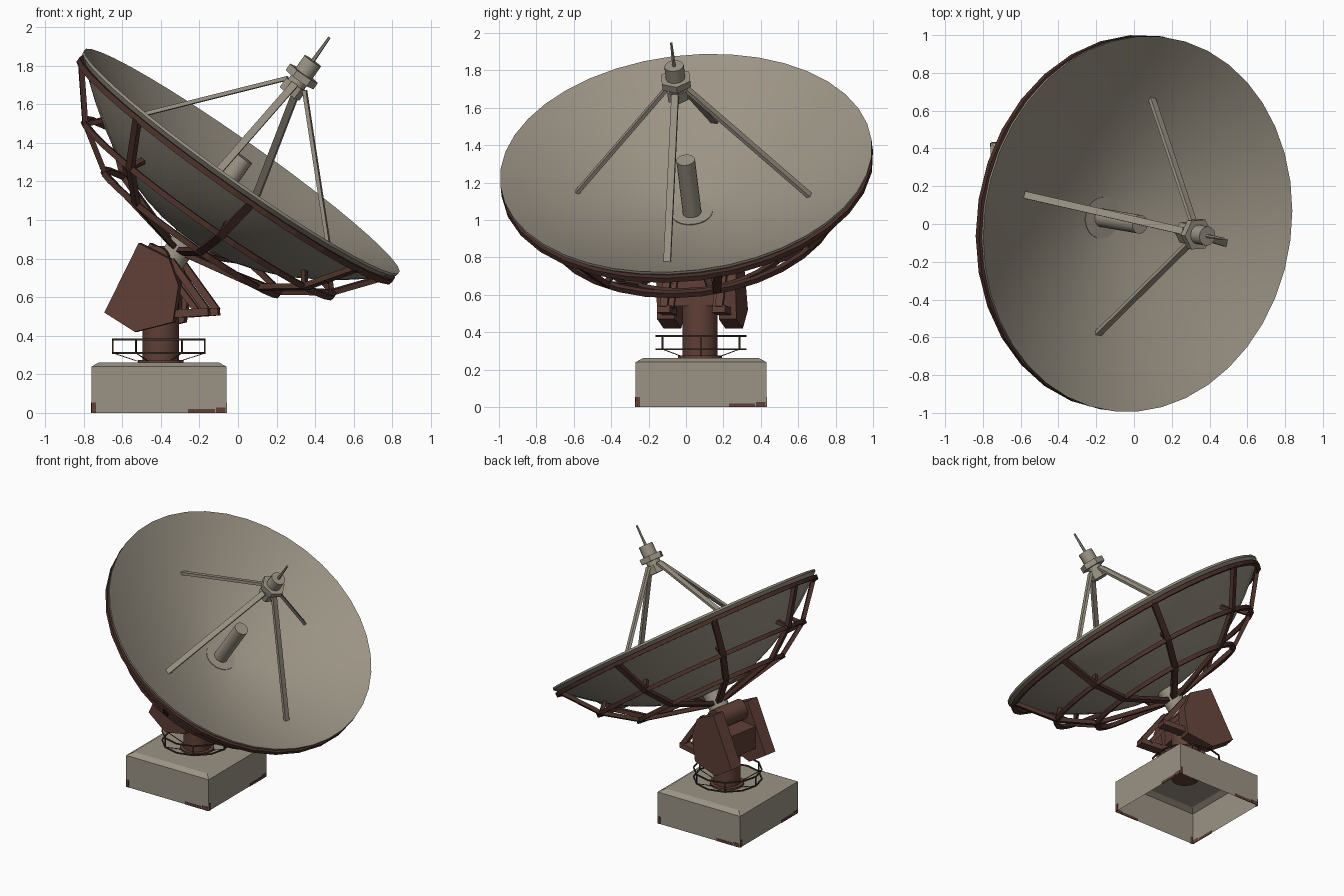
import bpy, bmesh, math
from mathutils import Vector, Matrix

if "Cube" in bpy.data.objects:
    bpy.data.objects.remove(bpy.data.objects["Cube"])


def material(name, rgb):
    m = bpy.data.materials.new(name)
    m.use_nodes = True
    col = (*rgb, 1.0)
    m.diffuse_color = col
    m.node_tree.nodes["Principled BSDF"].inputs["Base Color"].default_value = col
    return m


PAINT = material("weathered grey paint", (0.33, 0.295, 0.235))
RUST = material("rust brown steel", (0.115, 0.05, 0.038))
FRAME = material("dark brown frame", (0.07, 0.03, 0.023))
RAIL = material("dark handrail", (0.05, 0.032, 0.02))


def finish(name, bm, mat, matrix=None, smooth=False):
    bmesh.ops.remove_doubles(bm, verts=bm.verts, dist=1e-5)
    bmesh.ops.recalc_face_normals(bm, faces=bm.faces)
    me = bpy.data.meshes.new(name)
    bm.to_mesh(me)
    bm.free()
    ob = bpy.data.objects.new(name, me)
    bpy.context.collection.objects.link(ob)
    me.materials.append(mat)
    if matrix:
        ob.matrix_world = matrix
    if smooth:
        bpy.ops.object.select_all(action='DESELECT')
        ob.select_set(True)
        bpy.context.view_layer.objects.active = ob
        bpy.ops.object.shade_smooth_by_angle(angle=math.radians(35))
    return ob


def lathe(name, profile, segs, mat, matrix, smooth=False):
    """Spin a closed (radius, height) outline around local z."""
    bm = bmesh.new()
    rings = [[bm.verts.new((r * math.cos(a), r * math.sin(a), h)) for r, h in profile]
             for a in (2 * math.pi * i / segs for i in range(segs))]
    n = len(profile)
    for i in range(segs):
        p, q = rings[i], rings[(i + 1) % segs]
        for j in range(n):
            k = (j + 1) % n
            if profile[j][0] or profile[k][0]:
                bm.faces.new((p[j], p[k], q[k], q[j]))
    bmesh.ops.dissolve_degenerate(bm, dist=1e-6, edges=bm.edges)
    return finish(name, bm, mat, matrix, smooth)


def rod(name, a, b, r, mat, matrix, segs=16, r2=None):
    """Capped cylinder or cone along local z from height a to b."""
    r2 = r if r2 is None else r2
    return lathe(name, [(0, a), (r, a), (r2, b), (0, b)], segs, mat, matrix, segs > 8)


def hoop(name, r, h, w, mat, matrix, segs=32):
    w /= 2
    return lathe(name, [(r - w, h - w), (r + w, h - w), (r + w, h + w), (r - w, h + w)],
                 segs, mat, matrix)


def bar(name, a, b, w, t, side, mat, matrix=None):
    """Box from a to b, with width w along side and thickness t."""
    a, b = Vector(a), Vector(b)
    z = (b - a).normalized()
    s = Vector(side)
    x = (s - z * s.dot(z)).normalized()
    rot = Matrix((x, z.cross(x), z)).transposed().to_4x4()
    bm = bmesh.new()
    bmesh.ops.create_cube(bm, size=1)
    bmesh.ops.transform(bm, verts=bm.verts, matrix=Matrix.Translation((a + b) / 2) @ rot
                        @ Matrix.Diagonal((w, t, (b - a).length, 1)))
    return finish(name, bm, mat, matrix)


def box(name, lo, hi, mat, matrix=None):
    lo, hi = Vector(lo), Vector(hi)
    m = (lo + hi) / 2
    return bar(name, (m.x, m.y, lo.z), (m.x, m.y, hi.z), hi.x - lo.x, hi.y - lo.y,
               (1, 0, 0), mat, matrix)


# Frames: dish (z along its axis, origin at rim centre) and turntable
axis = Vector((0.575, -0.10, 0.812)).normalized()
centre = Vector((0.02, 0, 1.305))
e1 = (Vector((1, 0, 0)) - axis * axis.x).normalized()
DISH = Matrix.Translation(centre) @ Matrix((e1, axis.cross(e1), axis)).transposed().to_4x4()
BASE = Matrix.Translation((-0.41, 0.08, 0))
TURN = Matrix.Translation((-0.40, 0.075, 0)) @ Matrix.Rotation(math.atan2(axis.y, axis.x), 4, 'Z')

# Plinth, open underneath, with a chamfered top
bm = bmesh.new()
loops = []
for half, z in ((0.35, 0), (0.35, 0.24), (0.31, 0.262)):
    loops.append([bm.verts.new((sx * half, sy * half, z))
                  for sx, sy in ((-1, -1), (1, -1), (1, 1), (-1, 1))])
for lo, hi in zip(loops, loops[1:]):
    for i in range(4):
        bm.faces.new((lo[i], lo[(i + 1) % 4], hi[(i + 1) % 4], hi[i]))
bm.faces.new(loops[-1])
finish("plinth", bm, PAINT, BASE)

# Rust patches along the plinth foot
for k in range(4):
    turn = BASE @ Matrix.Rotation(k * math.pi / 2, 4, 'Z')
    for j, (x, w, h) in enumerate(((-0.338, 0.022, 0.055), (0.22, 0.14, 0.02), (0.32, 0.05, 0.028))):
        box(f"rust_patch_{k}_{j}", (x - w / 2, -0.353, 0), (x + w / 2, -0.349, h), RUST, turn)

# Column and round handrail
rod("column", 0.235, 0.62, 0.095, RUST, TURN, 20)
rod("column_foot", 0.262, 0.275, 0.12, RUST, TURN, 20)
for z in (0.31, 0.38):
    hoop(f"handrail_{z}", 0.238, z, 0.009, RAIL, BASE, 12)
for i in range(6):
    a = math.tau * i / 6
    d = Vector((math.cos(a), math.sin(a), 0))
    up = Vector((0, 0, 1))
    bar(f"rail_post_{i}", d * 0.238 + up * 0.31, d * 0.238 + up * 0.38, 0.008, 0.008, d, RAIL, BASE)
    bar(f"rail_brace_{i}", d * 0.1 + up * 0.265, d * 0.238 + up * 0.31, 0.004, 0.004,
        (-d.y, d.x, 0), RAIL, BASE)

# Yoke cheeks with front arms, mirrored left and right
cheek = [(-0.08, 0.88), (-0.26, 0.52), (-0.10, 0.42), (0.10, 0.47), (0.13, 0.66), (0.08, 0.80)]
for s, label in ((1, "left"), (-1, "right")):
    bm = bmesh.new()
    f = bm.faces.new([bm.verts.new((u, s * 0.12, z)) for u, z in cheek])
    g = bmesh.ops.extrude_face_region(bm, geom=[f])
    bmesh.ops.translate(bm, vec=(0, s * 0.095, 0),
                        verts=[v for v in g["geom"] if isinstance(v, bmesh.types.BMVert)])
    finish(f"yoke_cheek_{label}", bm, RUST, TURN)
    y = s * 0.15
    bar(f"front_arm_{label}", (0.08, y, 0.79), (0.27, y, 0.53), 0.04, 0.035, (0, 1, 0), RUST, TURN)
    bar(f"inner_arm_{label}", (0.08, y * 0.8, 0.70), (0.21, y * 0.8, 0.53), 0.03, 0.03,
        (0, 1, 0), RUST, TURN)
    bar(f"lower_arm_{label}", (0.06, y, 0.51), (0.28, y, 0.525), 0.07, 0.04, (0, 1, 0), RUST, TURN)

# Gearbox and tilt shaft between the cheeks
box("gearbox", (-0.16, -0.12, 0.54), (0.09, 0.12, 0.71), RUST, TURN)
rod("tilt_shaft", -0.13, 0.13, 0.075, RUST,
    TURN @ Matrix.Translation((-0.01, 0, 0.79)) @ Matrix.Rotation(math.pi / 2, 4, 'X'), 18)

# Reflector shell: shallow bowl inside, deeper back
steps = [i / 10 for i in range(11)]
inner = [(r, -0.34 * (1 - r ** 1.6)) for r in steps]
outer = [(r, -0.015 - 0.47 * (1 - r * r)) for r in reversed(steps)]
lathe("reflector_dish", inner + outer, 40, PAINT, DISH, True)
rod("dish_collar", -0.68, -0.44, 0.072, PAINT, DISH, 16)
rod("feed_plate", -0.36, -0.325, 0.11, PAINT, DISH, 20)
rod("feed_horn", -0.42, 0.02, 0.05, PAINT, DISH, 16)

# Backing frame: hoops joined by radial ribs
levels = [(0.985, -0.055), (0.785, -0.30), (0.55, -0.455), (0.07, -0.56)]
for i, (r, h) in enumerate(levels[:3]):
    hoop(f"frame_hoop_{i}", r, h, 0.03, FRAME, DISH)
for k in range(8):
    a = math.tau * k / 8 + 0.1
    c, s = math.cos(a), math.sin(a)
    for i, ((r, h), (r2, h2)) in enumerate(zip(levels, levels[1:])):
        bar(f"frame_rib_{k}_{i}", (r * c, r * s, h), (r2 * c, r2 * s, h2), 0.042, 0.028,
            (-s, c, 0), FRAME, DISH)
    # Short stand-off from the middle hoop to the dish back
    bar(f"frame_standoff_{k}", (0.785 * c, 0.785 * s, -0.30), (0.72 * c, 0.72 * s, -0.23),
        0.03, 0.025, (-s, c, 0), FRAME, DISH)

# Hub above the dish with its mast
rod("hub_lower_nut", 0.43, 0.49, 0.062, PAINT, DISH, 6)
rod("hub_neck", 0.48, 0.58, 0.05, PAINT, DISH, 12)
rod("hub_flange", 0.52, 0.56, 0.088, PAINT, DISH, 6)
rod("hub_cap", 0.56, 0.64, 0.052, PAINT, DISH, 12)
rod("hub_mast", 0.63, 0.79, 0.011, PAINT, DISH, 6, 0.007)

# Four flat struts from the dish to the hub
feet = [(-0.56, 0.15, 1.53), (0.10, 0.65, 1.14), (-0.20, -0.59, 1.14), (0.48, -0.10, 0.79)]
hub = centre + axis * 0.49
for i, foot in enumerate(feet):
    foot = Vector(foot)
    out = foot - centre
    out = (out - axis * out.dot(axis)).normalized()
    top = hub + out * 0.055
    bar(f"hub_strut_{i}", foot + (foot - top).normalized() * 0.02, top, 0.038, 0.02,
        axis.cross(out), PAINT)
